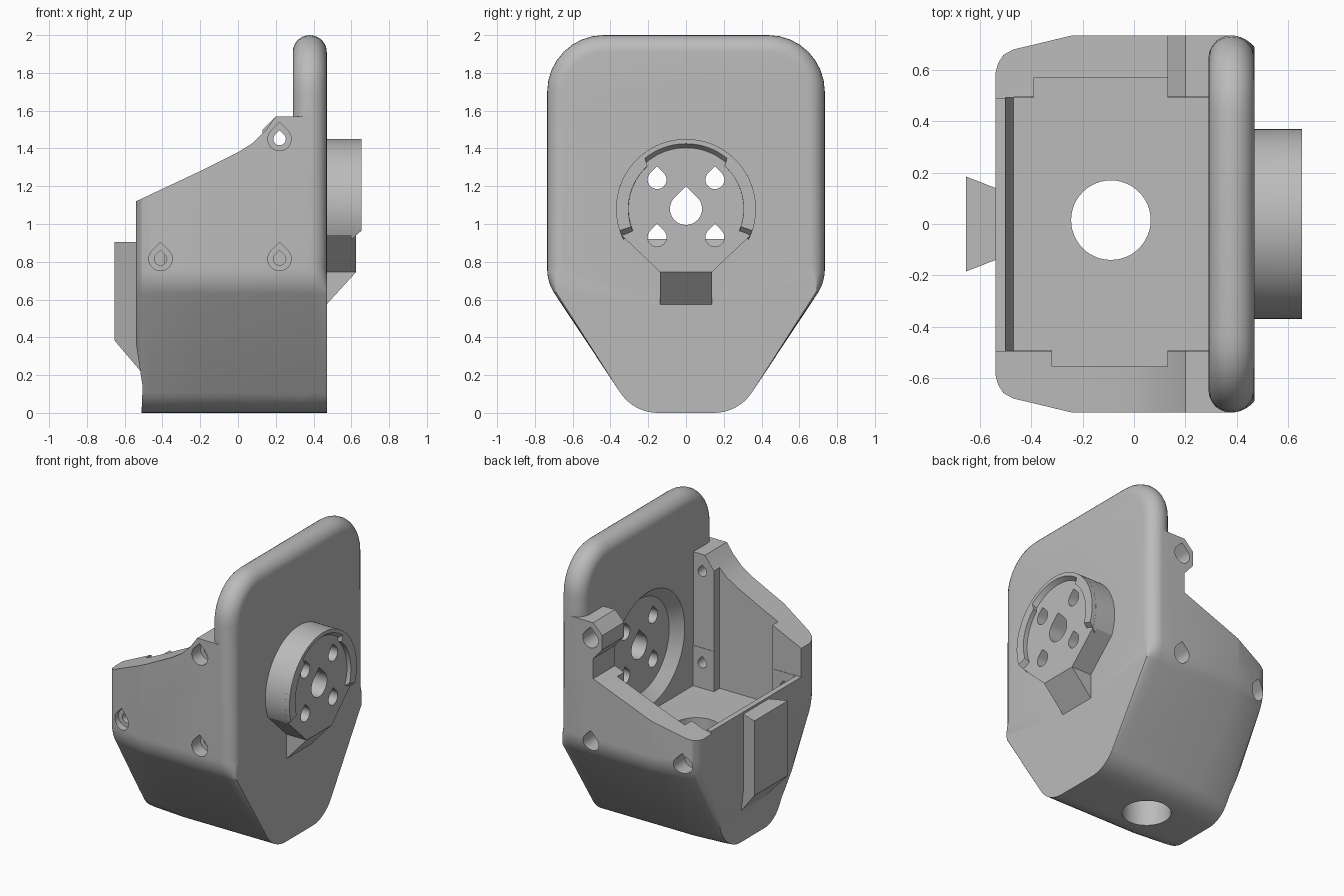
import bpy, bmesh
from math import sin, cos, pi, radians, sqrt
from mathutils import Vector

if "Cube" in bpy.data.objects:
    bpy.data.objects.remove(bpy.data.objects["Cube"])

grey = bpy.data.materials.new("light_grey_plastic")
grey.use_nodes = True
grey.diffuse_color = (0.5, 0.5, 0.5, 1)
grey.node_tree.nodes["Principled BSDF"].inputs["Base Color"].default_value = (0.5, 0.5, 0.5, 1)


# --- helpers ---
def loft(name, sections):
    """Closed solid through a list of equal-length point rings."""
    bm = bmesh.new()
    rings = [[bm.verts.new(p) for p in s] for s in sections]
    n = len(rings[0])
    for a, b in zip(rings, rings[1:]):
        for i in range(n):
            j = (i + 1) % n
            bm.faces.new((a[i], a[j], b[j], b[i]))
    bm.faces.new(rings[0][::-1])
    bm.faces.new(rings[-1])
    bmesh.ops.recalc_face_normals(bm, faces=bm.faces)
    mesh = bpy.data.meshes.new(name)
    bm.to_mesh(mesh)
    bm.free()
    mesh.materials.append(grey)
    ob = bpy.data.objects.new(name, mesh)
    bpy.context.collection.objects.link(ob)
    return ob


def prism(name, axis, pts, a, b):
    """Extrude a flat outline along x (points are y, z), y (x, z) or z (x, y)."""
    k = "xyz".index(axis)
    def place(p, d):
        v = list(p)
        v.insert(k, d)
        return v
    return loft(name, [[place(p, d) for p in pts] for d in (a, b)])


def combine(target, tool, operation="DIFFERENCE"):
    mod = target.modifiers.new("bool", "BOOLEAN")
    mod.operation, mod.object, mod.solver = operation, tool, "EXACT"
    bpy.context.view_layer.objects.active = target
    bpy.ops.object.modifier_apply(modifier=mod.name)
    bpy.data.objects.remove(tool)


def box(a0, a1, b0, b1):
    return [(a0, b0), (a1, b0), (a1, b1), (a0, b1)]


def arc(cx, cz, r, start, end, n=48):
    return [(cx + r * cos(radians(start + (end - start) * i / n)),
             cz + r * sin(radians(start + (end - start) * i / n))) for i in range(n + 1)]


def teardrop(cx, cz, r):
    return arc(cx, cz, r, -225, 45, 24) + [(cx, cz + r * sqrt(2))]


def fillet(corners, steps=8):
    """Round each (u, v, radius) corner; returns points with outward normals."""
    out = []
    for i, (u, v, r) in enumerate(corners):
        p = Vector((u, v))
        d0 = (Vector(corners[i - 1][:2]) - p).normalized()
        d1 = (Vector(corners[(i + 1) % len(corners)][:2]) - p).normalized()
        half = d0.angle(d1) / 2
        centre = p + (d0 + d1).normalized() * r / sin(half)
        n0 = (p + d0 * r / (sin(half) / cos(half)) - centre).normalized()
        n1 = (p + d1 * r / (sin(half) / cos(half)) - centre).normalized()
        for k in range(steps + 1):
            n = n0.slerp(n1, k / steps)
            out.append((centre + n * r, n))
    return out


# --- shared shield-shaped outline ---
shield = fillet([(0.277, 0, 0.24), (0.735, 0.69, 0.24), (0.735, 2, 0.3),
                 (-0.735, 2, 0.3), (-0.735, 0.69, 0.24), (-0.277, 0, 0.24)])


def section(x, inset=0, squeeze=1):
    ring = []
    for p, n in shield:
        fade = min(1, max(0, (p.y - 0.61) / 0.16))
        q = p - n * inset * fade
        ring.append((x, q.x * squeeze, q.y))
    return ring


# --- back plate with a fully rounded rim ---
R = 0.09
plate = [section(0.38 - R * cos(pi * i / 14), R * (1 - sin(pi * i / 14))) for i in range(15)]
housing = loft("housing", plate)

# --- hollow body behind the plate ---
body = loft("body", [section(x, 0, s) for x, s in
                     ((-0.54, 0.80), (-0.53, 0.85), (-0.51, 0.895), (-0.47, 0.925),
                      (-0.24, 1), (0.38, 1))])
sky = [(0.6, 3), (-1, 3)]
front_top = [(-1, 0.91), (-0.54, 1.12), (-0.2, 1.28), (0, 1.38), (0.08, 1.43),
             (0.15, 1.5), (0.2, 1.57), (0.6, 1.57)]
rear_top = [(-1, 0.74), (-0.54, 0.9), (-0.26, 1), (0.2, 1.18), (0.2, 1.32), (0.13, 1.4),
            (0.13, 1.5), (0.2, 1.57), (0.6, 1.57)]
middle_top = [(-1, 0.92), (0.29, 0.92), (0.29, 1.57), (0.6, 1.57)]
for line, y0, y1 in ((front_top, -1, -0.49), (rear_top, 0.49, 1), (middle_top, -0.495, 0.495)):
    combine(body, prism("top_cutter", "y", line + sky, y0, y1))
combine(body, prism("heel_cutter", "y", [(-0.7, 0.4), (-0.545, 0.4), (-0.505, 0.14),
                                         (-0.515, -0.1), (-0.7, -0.1)], -1, 1))
combine(housing, body, "UNION")

# --- dovetail rail ---
rail = prism("rail", "z", [(-0.655, -0.185), (-0.5, -0.125), (-0.5, 0.125), (-0.655, 0.185)],
             0.2, 0.905)
combine(rail, prism("rail_cutter", "y", [(-0.8, 0.24), (-0.655, 0.385), (-0.49, 0.19),
                                         (-0.49, 0), (-0.8, 0)], -1, 1))
combine(housing, rail, "UNION")

# --- round boss with a wedge foot and a raised lip ---
CZ = 1.08
drum = arc(0, CZ, 0.37, -22, 202, 64) + [(-0.137, 0.745), (0.137, 0.745)]
combine(housing, prism("drum", "x", drum, 0.44, 0.625), "UNION")
combine(housing, prism("foot", "y", [(0.44, 0.542), (0.625, 0.745), (0.625, 0.85), (0.44, 0.85)],
                       -0.137, 0.137), "UNION")


def lip_section(x, start, crown):
    outer = arc(0, CZ, 0.37, start, 180 - start, 72)
    inner = []
    for i in range(73):
        a = 180 - start - (180 - 2 * start) * i / 72
        r = crown if 48 < a < 132 else 0.305
        inner.append((r * cos(radians(a)), CZ + r * sin(radians(a))))
    return [(x, y, z) for y, z in outer + inner]


combine(housing, loft("lip", [lip_section(0.60, -26, 0.306), lip_section(0.655, -18, 0.345)]),
        "UNION")

# --- cavity, wall pockets and floor hole ---
combine(housing, prism("cavity", "y", [(-0.47, 0.64), (0.29, 0.64), (0.29, 2.5), (-0.505, 2.5),
                                       (-0.505, 0.95)], -0.492, 0.492))
combine(housing, prism("front_pocket", "z", box(-0.32, 0.13, -0.555, -0.4), 0.64, 3))
combine(housing, prism("rear_pocket", "z", box(-0.39, 0.13, 0.4, 0.57), 0.64, 3))
combine(housing, prism("floor_hole", "z", arc(-0.09, 0.015, 0.155, 0, 352.5, 47), -0.2, 1))

# --- conical recess on the inside of the plate ---
circle = [(cos(2 * pi * i / 64), sin(2 * pi * i / 64)) for i in range(64)]
combine(housing, loft("recess", [[(x, r * c, CZ + r * s) for c, s in circle]
                                 for x, r in ((0.27, 0.42), (0.36, 0.33))]))

# --- teardrop holes through the boss ---
combine(housing, prism("axle_hole", "x", teardrop(0, CZ, 0.085), 0.2, 0.8))
for y in (-0.153, 0.153):
    for z in (0.93, 1.235):
        combine(housing, prism("bolt_hole", "x", teardrop(y, z, 0.05), 0.2, 0.8))

# --- teardrop screw holes in the side walls ---
for x, z in ((0.22, 1.45), (0.22, 0.815), (-0.41, 0.815)):
    combine(housing, prism("screw_hole", "y", teardrop(x, z, 0.033), -0.9, -0.4))
    combine(housing, prism("screw_head", "y", teardrop(x, z, 0.062), -0.9, -0.64))
for x, z in ((0.22, 1.45), (0.22, 0.73), (-0.45, 0.73)):
    combine(housing, prism("nut_hole", "y", teardrop(x, z, 0.06), 0.57, 0.9))
combine(housing, prism("upper_nut_bore", "y", teardrop(0.22, 1.45, 0.04), 0.4, 0.9))

# --- shading ---
bpy.ops.object.select_all(action="DESELECT")
housing.select_set(True)
bpy.context.view_layer.objects.active = housing
bpy.ops.object.shade_smooth_by_angle(angle=radians(25))
